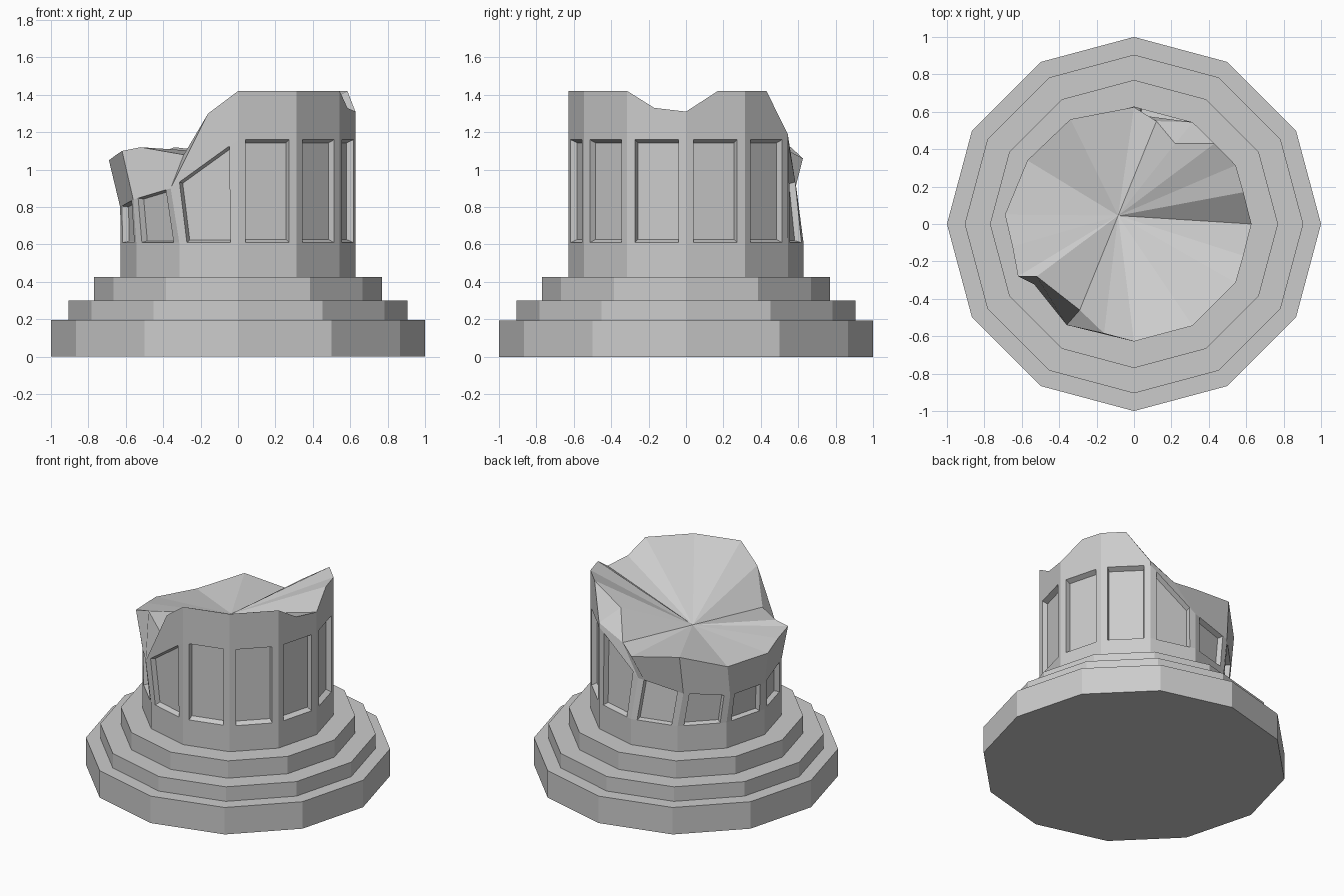
import bpy, bmesh
from math import cos, sin, radians
from mathutils import Vector

if "Cube" in bpy.data.objects:
    bpy.data.objects.remove(bpy.data.objects["Cube"])

N = 12
R = 0.628


def ring(k, r, z):
    a = radians(30 * (k % N))
    return Vector((r * cos(a), r * sin(a), z))


def build(name, polys):
    bm = bmesh.new()
    for poly in polys:
        bm.faces.new([bm.verts.new(p) for p in poly])
    bmesh.ops.remove_doubles(bm, verts=bm.verts[:], dist=0.0005)
    bmesh.ops.recalc_face_normals(bm, faces=bm.faces[:])
    me = bpy.data.meshes.new(name)
    bm.to_mesh(me)
    bm.free()
    ob = bpy.data.objects.new(name, me)
    bpy.context.collection.objects.link(ob)


# Stepped twelve-sided base
profile = [(1, 0), (1, 0.195), (0.905, 0.195), (0.905, 0.3), (0.77, 0.3), (0.77, 0.425)]
faces = [[ring(k, *a), ring(k + 1, *a), ring(k + 1, *b), ring(k, *b)]
         for a, b in zip(profile, profile[1:]) for k in range(N)]
faces.append([ring(-k, 1, 0) for k in range(N)])
faces.append([ring(k, 0.77, 0.425) for k in range(N)])
build("stepped_base", faces)

# Panel tops: level on the intact side, displaced on the slipped chunk
top = [ring(k, R, 1.16) for k in range(N)]
slipped = [(-0.03, 0.59, 0.9), (-0.35, 0.53, 0.85), (-0.57, 0.31, 0.81),
           (-0.63, 0.0, 0.8), (-0.56, -0.29, 0.84), (-0.36, -0.54, 0.9)]
for k, p in enumerate(slipped, 3):
    top[k] = Vector(p)

# Broken rim corners
rim = [ring(k, R, 1.42) for k in range(N)]
rim[0].z = 1.31
rim[2].z = 1.19
for k, p in {4: (-0.34, 0.56, 1.12), 5: (-0.57, 0.34, 1.03),
             6: (-0.69, 0.05, 1.05), 7: (-0.62, -0.28, 1.1)}.items():
    rim[k] = Vector(p)

# Points along the crack and chips between the corners
crack_a = Vector((-0.29, -0.46, 1.08))
crack_b = Vector((0.12, 0.55, 1.1))
centre = (crack_a + crack_b) / 2
chip_front = Vector((-0.16, -0.585, 1.3))
dip_a = Vector((0.585, -0.17, 1.33))
dip_b = Vector((0.585, 0.17, 1.42))
peak = Vector((0.43, 0.43, 1.42))
notch = Vector((0.22, 0.43, 1.28))
back = Vector((0.0, 0.625, 1.06))
left = Vector((-0.65, -0.12, 1.08))
ledge = Vector((-0.52, -0.28, 1.12))

# Upper outline of each wall, from right corner back to left corner
upper = {k: [rim[(k + 1) % N], rim[k]] for k in range(N)}
upper.update({
    11: [rim[0], dip_a, rim[11]], 0: [rim[1], dip_b, rim[0]],
    1: [rim[2], peak, rim[1]], 2: [crack_b, rim[2]],
    3: [rim[4], back, crack_b], 6: [rim[7], left, rim[6]],
    7: [crack_a, ledge, rim[7]], 8: [rim[9], chip_front]})

# Column walls with recessed panels
faces = []
for k in range(N):
    j = (k + 1) % N
    b0, b1 = ring(k, R, 0.61), ring(j, R, 0.61)
    t0, t1 = top[k], top[j]
    outer = [b0.lerp(b1, 0.13), b0.lerp(b1, 0.87), t0.lerp(t1, 0.87), t0.lerp(t1, 0.13)]
    inward = -(b1 - b0).cross((t0 + t1) - (b0 + b1)).normalized() * 0.035
    mid = sum(outer, Vector()) / 4
    inner = [p.lerp(mid, 0.06) + inward for p in outer]
    faces.append([ring(k, R, 0.42), ring(j, R, 0.42), b1, outer[1], outer[0], b0])
    faces.append([b0, outer[0], outer[3], t0])
    faces.append([outer[1], b1, t1, outer[2]])
    for i in range(4):
        n = (i + 1) % 4
        faces.append([outer[i], outer[n], inner[n], inner[i]])
    faces.append(inner)
    faces.append([t0, outer[3], outer[2], t1] + upper[k])
faces.append([ring(-k, R, 0.42) for k in range(N)])

# Fractured top: two surfaces meeting at the crack, plus the end notches
loop = [crack_a, chip_front, rim[9], rim[10], rim[11], dip_a, rim[0], dip_b, rim[1],
        peak, notch, crack_b, back, rim[4], rim[5], rim[6], left, rim[7], ledge]
for a, b in zip(loop, loop[1:] + loop[:1]):
    faces.append([centre, a, b])
faces += [[chip_front, top[8], crack_a], [crack_b, notch, rim[2]], [notch, peak, rim[2]]]
build("broken_column", faces)
